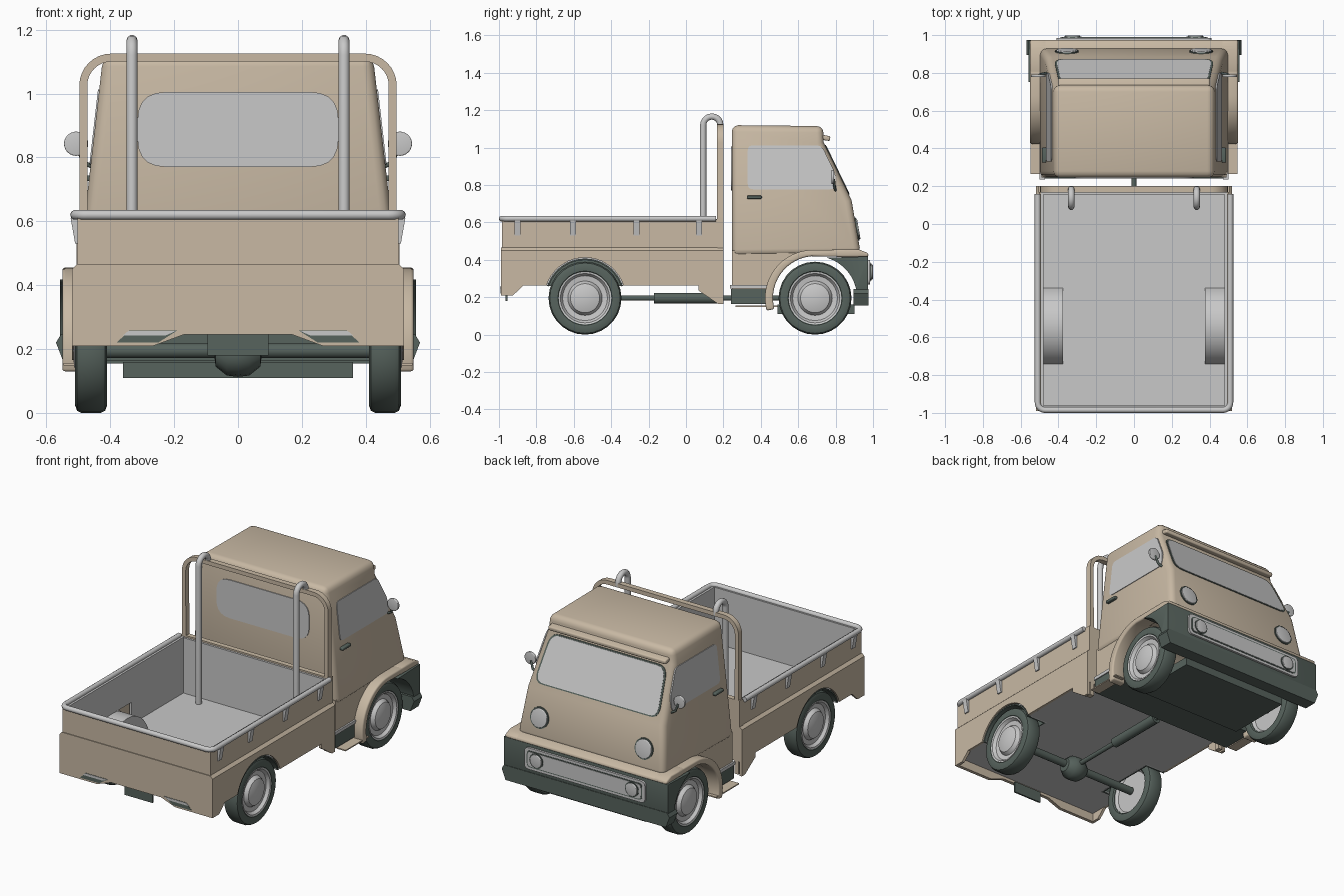
import bpy, bmesh, math
from mathutils import Vector

if "Cube" in bpy.data.objects:
    bpy.data.objects.remove(bpy.data.objects["Cube"])

def material(name, rgb):
    m = bpy.data.materials.new(name)
    m.diffuse_color = (*rgb, 1)
    m.use_nodes = True
    m.node_tree.nodes["Principled BSDF"].inputs["Base Color"].default_value = m.diffuse_color
    return m

TAN = material("tan paint", (0.58, 0.485, 0.37))
GRAY = material("light gray", (0.58, 0.58, 0.58))
DARK = material("dark green gray", (0.095, 0.125, 0.11))

def finish(name, bm, mat, bevel=0, limit=35):
    bmesh.ops.remove_doubles(bm, verts=bm.verts, dist=1e-5)
    bmesh.ops.recalc_face_normals(bm, faces=bm.faces)
    if bevel:
        es = [e for e in bm.edges if len(e.link_faces) == 2
              and e.calc_face_angle(0) > math.radians(limit)]
        bmesh.ops.bevel(bm, geom=es, offset=bevel, segments=3, profile=0.5,
                        affect='EDGES', clamp_overlap=True)
    me = bpy.data.meshes.new(name)
    bm.to_mesh(me)
    bm.free()
    me.materials.append(mat)
    me.shade_smooth()
    me.set_sharp_from_angle(angle=math.radians(35))
    ob = bpy.data.objects.new(name, me)
    bpy.context.collection.objects.link(ob)
    return ob

# Extrude a 2D outline (u, v) from t=a to t=b; place maps (u, v, t) to 3D
def along_x(u, v, t): return (t, u, v)
def along_y(u, v, t): return (u, t, v)

def prism(name, pts, a, b, mat, place=along_x, bevel=0, limit=50):
    bm = bmesh.new()
    lo = [bm.verts.new(place(u, v, a)) for u, v in pts]
    hi = [bm.verts.new(place(u, v, b)) for u, v in pts]
    bm.faces.new(lo)
    bm.faces.new(hi)
    for i in range(len(pts)):
        j = (i + 1) % len(pts)
        bm.faces.new((lo[i], lo[j], hi[j], hi[i]))
    return finish(name, bm, mat, bevel, limit)

def rect(u0, u1, v0, v1):
    return [(u0, v0), (u1, v0), (u1, v1), (u0, v1)]

def box(name, x, y, z, mat, bevel=0):
    return prism(name, rect(*y, *z), x[0], x[1], mat, bevel=bevel)

def arc(cu, cv, r, a0, a1, n=12):
    return [(cu + r * math.cos(math.radians(a0 + (a1 - a0) * i / n)),
             cv + r * math.sin(math.radians(a0 + (a1 - a0) * i / n))) for i in range(n + 1)]

def circle(cu, cv, r, n=24):
    return arc(cu, cv, r, 0, 360, n)[:-1]

def rounded(pts, r, n=5):
    out = []
    for i, p in enumerate(pts):
        p, q, s = Vector(p), Vector(pts[i - 1]), Vector(pts[(i + 1) % len(pts)])
        a, b = p + (q - p).normalized() * r, p + (s - p).normalized() * r
        out += [tuple(a * (1-t)**2 + p * 2*t*(1-t) + b * t*t) for t in [k / n for k in range(n + 1)]]
    return out

def lathe(name, prof, place, mat, n=28, closed=False):
    bm = bmesh.new()
    rings = [[bm.verts.new(place(r * math.cos(k * math.tau / n), r * math.sin(k * math.tau / n), t))
              for k in range(n)] for r, t in prof]
    for i in range(len(prof) if closed else len(prof) - 1):
        A, B = rings[i], rings[(i + 1) % len(prof)]
        for k in range(n):
            j = (k + 1) % n
            bm.faces.new((A[k], A[j], B[j], B[k]))
    return finish(name, bm, mat)

def tube(name, pts, r, mat):
    cu = bpy.data.curves.new(name, 'CURVE')
    cu.dimensions, cu.bevel_depth, cu.bevel_resolution, cu.use_fill_caps = '3D', r, 3, True
    sp = cu.splines.new('POLY')
    sp.points.add(len(pts) - 1)
    for p, c in zip(sp.points, pts):
        p.co = (*c, 1)
    cu.materials.append(mat)
    ob = bpy.data.objects.new(name, cu)
    bpy.context.collection.objects.link(ob)
    bpy.ops.object.select_all(action='DESELECT')
    ob.select_set(True)
    bpy.context.view_layer.objects.active = ob
    bpy.ops.object.convert(target='MESH')
    bpy.ops.object.shade_smooth_by_angle(angle=math.radians(40))
    return ob

RY, FY, WZ = -0.54, 0.69, 0.195

# Cab shell: sides lean inward with height
def half_width(z): return 0.493 - 0.114 * (z - 0.5)
def shield_y(z): return 0.735 + (1.03 - z) * 0.15 / 0.31
def nose_y(z): return 0.885 + (0.72 - z) * 0.05 / 0.29
prism("cab_body", [(.245, .42), (.245, 1.12), (.735, 1.115), (.735, 1.03), (.885, .72), (.935, .43)],
      -1, 1, TAN, lambda u, v, t: (t * half_width(v), u, v), bevel=0.035, limit=30)
prism("cab_lower_rear", [(.247, .24), (.247, .45), (.69, .45)] + arc(FY, WZ, .228, 90, 169), -.49, .49, TAN)
box("cab_sill", (-.495, .495), (.24, .46), (.163, .245), DARK)
box("cab_belly_panel", (-.36, .36), (.49, .9), (.11, .16), DARK)
prism("sun_visor", [(.70, 1.075), (.70, 1.045), (.77, 1.035), (.772, 1.06)], -.40, .40, TAN, bevel=.008)

# Cab glass
def on_shield(u, v, t): return (u, shield_y(v) + t, v)
shield = [(-.425, .75), (.425, .75), (.395, 1.015), (-.395, 1.015)]
prism("windshield_seal", rounded(shield, .06), -.004, .004, DARK, on_shield)
prism("windshield", rounded([(u * .975, .757 + (v - .75) * .95) for u, v in shield], .055),
      -.003, .006, GRAY, on_shield)
prism("rear_window", rounded(rect(-.315, .315, .77, 1.005), .09), .24, .247, GRAY, along_y)

# Front ledge, dark nose, lower lip and grille
prism("front_ledge", [(.8, .415), (.8, .455), (.925, .455), (.975, .435), (.975, .415)],
      -.55, .55, TAN, bevel=.012)
prism("front_bumper", [(.972, .418), (.972, .235), (.912, .235)] + arc(FY, WZ, .225, 10, 74),
      -.558, .558, DARK, bevel=.012, limit=60)
prism("bumper_lip", [(-.57, .22), (-.545, .155), (.545, .155), (.57, .22), (.555, .245), (-.555, .245)],
      .895, .975, DARK, along_y)
prism("grille_frame", rounded(rect(-.41, .41, .268, .40), .03), .96, .985, GRAY, along_y)
prism("grille_gap", rounded(rect(-.392, .392, .283, .385), .025), .96, .987, DARK, along_y)
prism("grille_panel", rounded(rect(-.385, .385, .289, .379), .022), .96, .989, GRAY, along_y)

# Bed floor with gaps for the wheel arches
box("bed_floor", (-.38, .38), (-.975, .18), (.262, .275), GRAY)
box("bed_front_wall", (-.505, .505), (.168, .2), (.25, .625), TAN)
box("bed_front_liner", (-.49, .49), (.155, .168), (.265, .615), GRAY)
box("tailgate_upper", (-.503, .503), (-.985, -.975), (.44, .615), TAN)
box("tailgate_liner", (-.49, .49), (-.975, -.96), (.265, .618), GRAY)
gate = [(-.52, .45), (-.505, .465), (.505, .465), (.52, .45), (.52, .21), (.265, .21), (.17, .245),
        (-.17, .245), (-.265, .21), (-.52, .21)]
prism("tailgate_lower", gate, -.99, -.97, TAN, along_y)
box("rear_plate", (-.095, .095), (-.965, -.955), (.18, .248), DARK)

# Chrome rail round three sides of the bed
rail = [(.51, .16)] + arc(.47, -.945, .04, 0, -90, 6) + arc(-.47, -.945, .04, -90, -180, 6) + [(-.51, .16)]
tube("bed_rail", [(x, y, .62) for x, y in rail], .0155, GRAY)

# Tan hoop behind the cab
outer = [(.497, .17)] + arc(.397, 1.025, .1, 0, 90, 8) + arc(-.397, 1.025, .1, 90, 180, 8) + [(-.497, .17)]
inner = [(-.47, .17)] + arc(-.397, 1.025, .075, 180, 90, 8) + arc(.397, 1.025, .075, 90, 0, 8) + [(.47, .17)]
prism("cab_guard_hoop", outer + inner, .166, .2, TAN, along_y)

# Axles and drive line
for nm, y in (("rear", RY), ("front", FY)):
    tube(nm + "_axle", [(-.43, y, WZ), (.43, y, WZ)], .024, DARK)
tube("drive_shaft", [(0, RY, WZ), (0, .6, WZ)], .014, DARK)
tube("gearbox_shaft", [(0, -.17, WZ), (0, .2, WZ)], .03, DARK)
lathe("differential", [(0, -.075), (.04, -.07), (.068, -.035), (.072, 0), (.068, .035), (.04, .07), (0, .075)],
      lambda u, v, t: (t, RY + u, WZ - .01 + v), DARK, 16)

for s, side in ((1, "right"), (-1, "left")):
    def sx(u, v, t): return (s * t, u, v)
    # Cab side window, handle, sill strip
    prism(side + "_door_window", rounded([(.33, .777), (.33, 1.012), (.725, 1.012), (.80, .86), (.80, .777)], .03),
          -.004, .004, GRAY, lambda u, v, t: (s * (half_width(v) + t), u, v))
    prism(side + "_door_handle", rect(.325, .405, .726, .743), .46, .487, DARK, sx, bevel=.005)
    prism(side + "_sill_strip", rect(.235, .445, .246, .266), .47, .5, GRAY, sx)
    # Mirror on a bent arm
    prism(side + "_mirror", circle(s * .507, .843, .038), .777, .792, GRAY, along_y, bevel=.004)
    tube(side + "_mirror_arm", [(s * .455, .80, .77), (s * .485, .795, .785), (s * .50, .79, .83)], .007, DARK)
    # Round lamps on the nose and in the grille
    def on_nose(u, v, t): return (u, nose_y(v) + t, v)
    prism(side + "_headlamp_ring", circle(s * .355, .565, .062), -.01, .006, DARK, on_nose)
    prism(side + "_headlamp", circle(s * .355, .565, .055), -.01, .012, GRAY, on_nose, bevel=.004)
    prism(side + "_grille_lamp_ring", circle(s * .325, .335, .046), .97, .992, DARK, along_y)
    prism(side + "_grille_lamp", circle(s * .325, .335, .04), .97, .999, GRAY, along_y, bevel=.004)
    # Front fender with flat tail step
    prism(side + "_front_fender", arc(.68, WZ, .258, 195, 90, 16) + [(.925, .455), (.975, .435), (.975, .417), (.75, .417)]
          + arc(FY, WZ, .225, 95, 195, 14), .46, .55, TAN, sx, bevel=.012, limit=60)
    prism(side + "_fender_step", rect(.265, .49, .149, .156), .485, .547, TAN, sx)
    # Bed side: upper wall, inner liner, cut skirt, floor strips
    prism(side + "_bed_wall", rect(-.985, .19, .44, .615), .493, .503, TAN, sx)
    prism(side + "_bed_liner", rect(-.975, .168, .41, .618), .48, .493, GRAY, sx)
    for i, ys in enumerate(((-.975, -.73), (-.35, .168))):
        prism(side + "_bed_liner_low", rect(*ys, .265, .42), .48, .493, GRAY, sx)
        prism(side + "_floor_strip", rect(*ys, .262, .275), .375, .505, GRAY, sx)
    skirt = [(.2, .45), (.2, .165), (.17, .165), (.068, .235), (.068, .262)] + arc(RY, WZ, .217, 18, 162, 18) \
        + [(-.87, .262), (-.925, .21), (-.99, .21), (-.99, .45)]
    prism(side + "_bed_skirt", skirt, .503, .52, TAN, sx)
    prism(side + "_skirt_ridge", [(.5, .45), (.52, .45), (.503, .466)], -.99, .2, TAN,
          lambda u, v, t: (s * u, t, v))
    # Rear wheel arch: gray hump in the bed, dark liner below
    a0, a1 = 18, 162
    prism(side + "_arch_hump", arc(RY, WZ, .217, a0, a1) + arc(RY, WZ, .211, a1, a0), .375, .495, GRAY, sx)
    prism(side + "_arch_hump_side", arc(RY, WZ, .216, a0, a1), .375, .381, GRAY, sx)
    prism(side + "_arch_liner", arc(RY, WZ, .212, a0, a1) + arc(RY, WZ, .204, a1, a0), .381, .515, DARK, sx)
    prism(side + "_arch_liner_side", arc(RY, WZ, .211, a0, a1), .381, .388, DARK, sx)
    # Rail hooks
    for y in (-.9, -.605, -.265, .07):
        prism(side + "_rail_hook", [(.5, .61), (.524, .61), (.51, .53), (.5, .53)], y - .016, y + .016, GRAY,
              lambda u, v, t: (s * u, t, v))
    # Slanted openings in the tailgate
    prism(side + "_tail_slot", [(s * u, v) for u, v in ((.38, .22), (.34, .258), (.19, .258), (.25, .22))],
          -.992, -.985, DARK, along_y)
    prism(side + "_tail_slot_light", [(s * u, v) for u, v in ((.36, .243), (.343, .257), (.193, .257), (.225, .243))],
          -.994, -.987, GRAY, along_y)
    # Hooked upright pipe in the bed
    tube(side + "_bed_pipe", [(s * .332, .092, .27)] + [(s * .332, y, z) for y, z in arc(.138, 1.12, .046, 180, 0, 10)]
         + [(s * .332, .184, 1.1)], .0175, GRAY)
    # Wheels
    for nm, y in (("rear", RY), ("front", FY)):
        def hub(u, v, t): return (s * (.46 + t), y + u, WZ + v)
        lathe(f"{side}_{nm}_tire", [(.138, -.04), (.145, -.047), (.172, -.05), (.188, -.044), (.195, -.03),
              (.195, .03), (.188, .044), (.172, .05), (.145, .047), (.138, .04)], hub, DARK, closed=True)
        lathe(f"{side}_{nm}_wheel", [(0, .056), (.045, .054), (.078, .044), (.088, .03), (.092, .022), (.12, .026),
              (.132, .044), (.141, .046), (.141, -.04), (.125, -.02), (0, -.02)], hub, GRAY)
